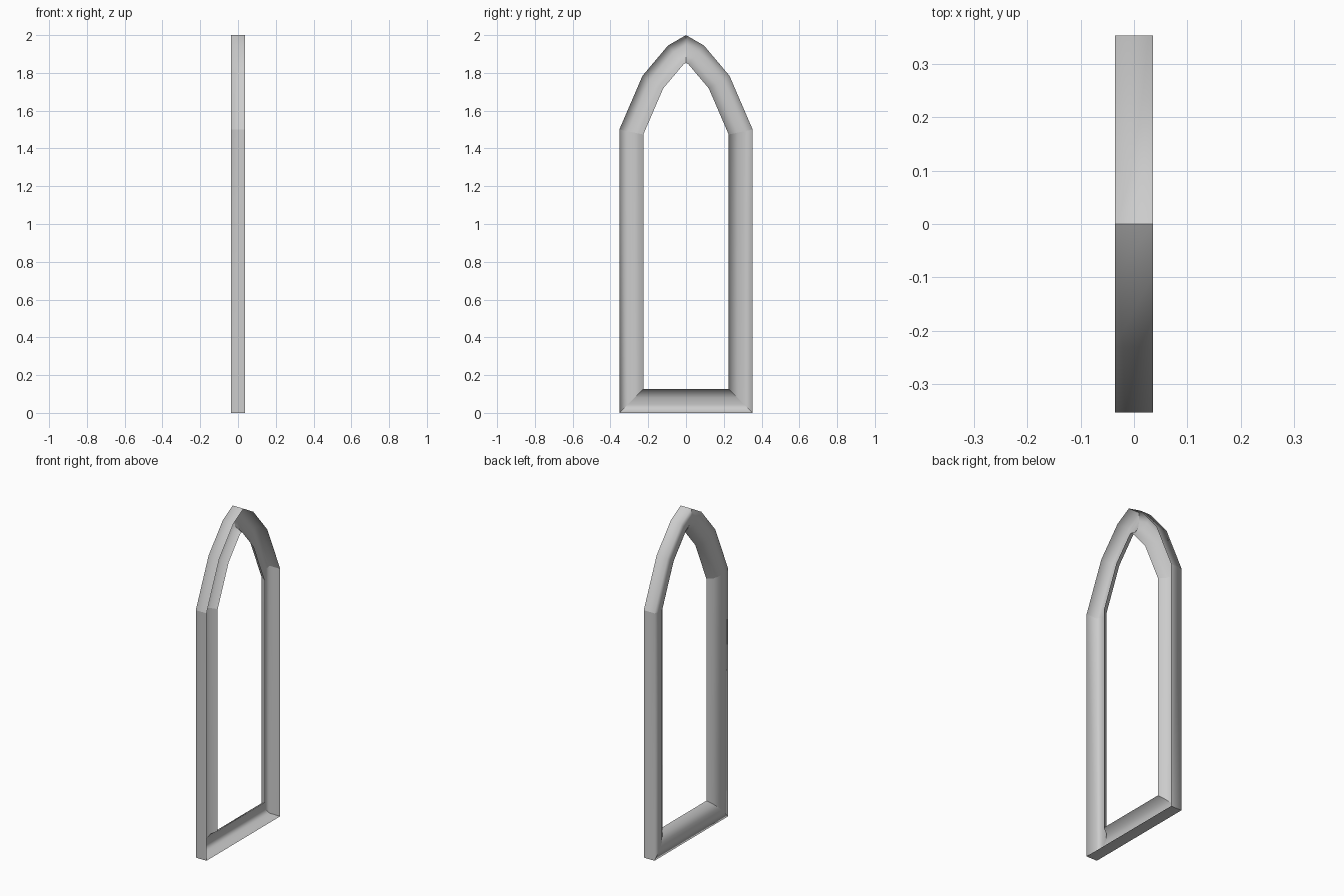
import bpy
from mathutils import Vector

cube = bpy.data.objects.get("Cube")
if cube:
    bpy.data.objects.remove(cube, do_unlink=True)

stone = bpy.data.materials.new("pale_grey")
stone.use_nodes = True
grey = (0.6, 0.6, 0.6, 1)
stone.diffuse_color = grey
stone.node_tree.nodes["Principled BSDF"].inputs["Base Color"].default_value = grey

# Moulding section: (x, distance in from the outer outline), open towards +x
section = [(0.036, 0), (-0.036, 0), (-0.036, 0.045), (-0.03, 0.08),
           (-0.013, 0.108), (0.022, 0.127)]

# Outer outline in (y, z), counter-clockwise from the bottom +y corner
half = [(0.353, 0), (0.353, 1.5), (0.23, 1.785), (0.095, 1.945)]
outline = [Vector(p) for p in half + [(0, 2)] + [(-y, z) for y, z in reversed(half)]]
count = len(outline)


def mitre(i):
    """Inward offset at a corner for one unit of moulding width."""
    a = (outline[i] - outline[i - 1]).normalized()
    b = (outline[(i + 1) % count] - outline[i]).normalized()
    na, nb = Vector((-a.y, a.x)), Vector((-b.y, b.x))
    return (na + nb) / (1 + na.dot(nb))


def moulding(name, indices):
    """Sweep the section through the given outline corners."""
    verts, faces, n = [], [], len(section)
    for i in indices:
        for x, inset in section:
            p = outline[i] + mitre(i) * inset
            # the two short arch pieces meet on the centre line
            y = 0 if abs(p.x) < 0.004 else p.x
            verts.append((x, y, p.y))
    for r in range(len(indices) - 1):
        for k in range(n - 1):
            a, b = r * n + k, (r + 1) * n + k
            faces.append((a, b, b + 1, a + 1))
    mesh = bpy.data.meshes.new(name)
    mesh.from_pydata(verts, [], faces)
    mesh.materials.append(stone)
    mesh.shade_smooth()
    obj = bpy.data.objects.new(name, mesh)
    bpy.context.collection.objects.link(obj)


# Separate mitred lengths keep the joints crisp
moulding("back_jamb", [0, 1])
moulding("back_arch", [1, 2, 3, 4])
moulding("front_arch", [4, 5, 6, 7])
moulding("front_jamb", [7, 8])
moulding("sill", [8, 0])
